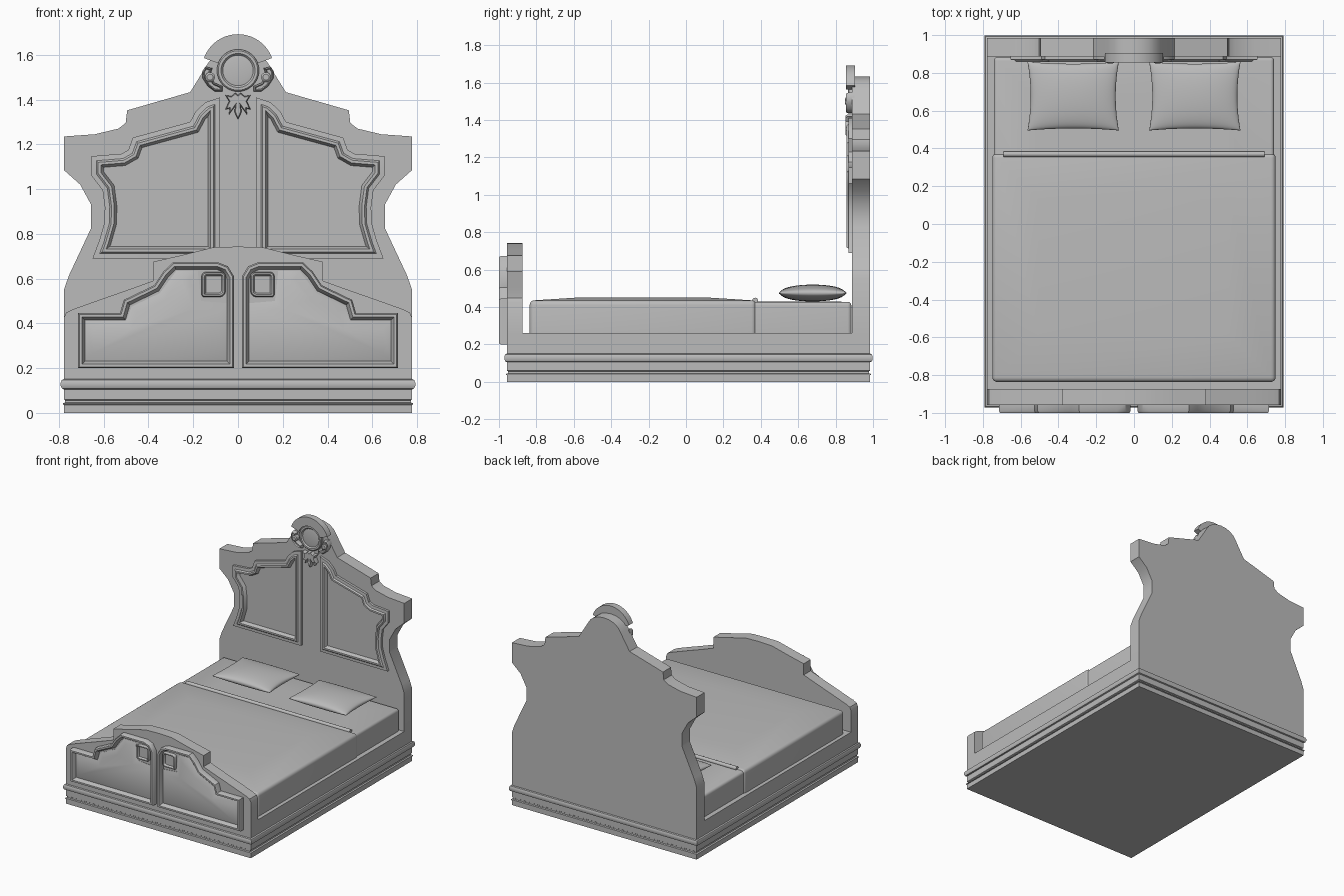
import bpy, bmesh, math
from mathutils import Matrix, Vector

cube = bpy.data.objects.get("Cube")
if cube:
    bpy.data.objects.remove(cube, do_unlink=True)

# One plain grey for the whole bed
grey = bpy.data.materials.new("plain_grey")
grey.use_nodes = True
grey.diffuse_color = (0.5, 0.5, 0.5, 1)
grey.node_tree.nodes["Principled BSDF"].inputs["Base Color"].default_value = (0.5, 0.5, 0.5, 1)


def finish(name, bm, angle=35):
    bmesh.ops.recalc_face_normals(bm, faces=bm.faces[:])
    mesh = bpy.data.meshes.new(name)
    bm.to_mesh(mesh)
    bm.free()
    mesh.materials.append(grey)
    ob = bpy.data.objects.new(name, mesh)
    bpy.context.collection.objects.link(ob)
    bpy.ops.object.select_all(action='DESELECT')
    ob.select_set(True)
    bpy.context.view_layer.objects.active = ob
    bpy.ops.object.shade_smooth_by_angle(angle=math.radians(angle))


def loft(bm, loops):
    """Skin closed loops of points and cap both ends; returns the first cap."""
    rings = [[bm.verts.new(p) for p in loop] for loop in loops]
    for a, b in zip(rings, rings[1:]):
        for i in range(len(a)):
            bm.faces.new((a[i - 1], a[i], b[i], b[i - 1]))
    bm.faces.new(rings[-1])
    cap = bm.faces.new(rings[0])
    bmesh.ops.recalc_face_normals(bm, faces=bm.faces[:])
    return cap


def board(name, outline, front, back, steps=(), side=1):
    """Thicken an x-z outline; steps are (inset, rise) cuts on the front face."""
    bm = bmesh.new()
    face = loft(bm, [[(x * side, y, z) for x, z in outline] for y in (front, back)])
    for inset, rise in steps:
        bmesh.ops.inset_region(bm, faces=[face], thickness=inset, depth=0, use_even_offset=True)
        for v in face.verts:
            v.co.y -= rise
    finish(name, bm)


def pair(name, *args):
    for label, side in (("left", 1), ("right", -1)):
        board(f"{label}_{name}", *args, side)


def mirrored(half):
    return half + [(-x, z) for x, z in reversed(half) if x > 0]


def arc(cx, cz, r, a, b, n):
    angles = [math.radians(a + (b - a) * i / n) for i in range(n + 1)]
    return [(cx + r * math.cos(t), cz + r * math.sin(t)) for t in angles]


# Base with moulded skirting: (outward offset, height)
skirting = [(0, 0), (0, .036), (.005, .038), (.005, .043), (-.006, .046), (-.006, .056),
            (0, .06), (0, .105), (.009, .109), (.014, .12), (.014, .136), (.009, .147),
            (0, .151), (0, .26)]
bm = bmesh.new()
loft(bm, [[(-.778 - o, -.957 - o, z), (.778 + o, -.957 - o, z),
           (.778 + o, .984 + o, z), (-.778 - o, .984 + o, z)] for o, z in skirting])
finish("base", bm)

# Headboard
head = [(.778, .26), (.778, .55), (.755, .615), (.656, .826), (.656, .93), (.705, 1.02),
        (.778, 1.085), (.778, 1.235), (.64, 1.245), (.535, 1.27), (.502, 1.295),
        (.495, 1.352), (.214, 1.433), (.18, 1.487), (.14, 1.553), (.115, 1.59),
        (.08, 1.615), (.04, 1.628), (0, 1.632)]
board("headboard", mirrored(head), .888, .984)

# Headboard panel mouldings
head_panel = [(.08, .69), (.65, .69), (.62, .77), (.597, .85), (.595, .92), (.605, .995),
              (.655, 1.06), (.655, 1.147), (.52, 1.158), (.49, 1.175), (.47, 1.23),
              (.214, 1.30), (.19, 1.345), (.147, 1.387), (.08, 1.41)]
pair("headboard_panel", head_panel, .87, .89,
     ((.022, .002), (.008, .01), (.012, 0), (.012, -.025)))

# Footboard
foot = [(.778, .26), (.778, .425), (.768, .448), (.74, .462), (.62, .505), (.505, .545),
        (.38, .59), (.38, .675), (.25, .705), (.11, .74), (0, .743)]
board("footboard", mirrored(foot), -.957, -.873)

# Footboard frames, raised fields and corner squares
foot_frame = [(.018, .2), (.715, .2), (.715, .446), (.527, .446), (.51, .505), (.375, .57),
              (.335, .63), (.29, .673), (.09, .673), (.045, .655), (.018, .61)]
pair("footboard_frame", foot_frame, -.99, -.95,
     ((.006, .01), (.012, 0), (.008, -.014), (.006, -.016)))
field = [(.05, .232), (.683, .232), (.683, .412), (.5, .412), (.475, .475), (.35, .535),
         (.275, .635), (.18, .635), (.165, .5), (.05, .49)]
pair("footboard_field", field, -.972, -.95, ((.036, .016),))
rounded = (arc(.083, .545, .028, 180, 270, 3) + arc(.15, .53, .013, 270, 360, 3)
           + arc(.143, .61, .02, 0, 90, 3) + arc(.075, .61, .02, 90, 180, 3))
pair("corner_square", rounded, -.982, -.95, ((.005, .012), (.007, 0), (.007, -.016)))

# Crest: fan, round medallion, scrolls and leaf
fan = arc(0, 1.53, .162, 20, 160, 20) + arc(0, 1.53, .094, 160, 20, 20)
board("crest_fan", fan, .856, .904)
board("medallion", arc(0, 1.53, .094, 0, 351, 39), .872, .89,
      ((.006, .006), (.012, 0), (.008, -.009), (.02, .003)))
scroll = [(.07, 1.435), (.105, 1.437), (.135, 1.46), (.158, 1.495), (.16, 1.525), (.147, 1.547),
          (.115, 1.54), (.125, 1.51), (.105, 1.475), (.07, 1.46)]
pair("crest_scroll", scroll, .87, .9, ((.006, .015), (.004, -.01)))
pair("scroll_eye", arc(.125, 1.5, .022, 0, 330, 11), .856, .89, ((.008, .006),))
leaf = [(0, 1.31), (.016, 1.345), (.013, 1.37), (.04, 1.333), (.038, 1.36), (.057, 1.355),
        (.04, 1.392), (.057, 1.42), (.03, 1.415), (.012, 1.43), (0, 1.42)]
board("crest_leaf", mirrored(leaf), .866, .89, ((.004, .012),))


# Bedding with rounded rims and a gently domed top
def cushion_box(name, x, y0, y1, z0, z1, dome, radius):
    bm = bmesh.new()
    bmesh.ops.create_cube(bm, size=1)
    for v in bm.verts:
        v.co = Vector((v.co.x * 2 * x, (y0 + y1) / 2 + v.co.y * (y1 - y0), z1 if v.co.z > 0 else z0))
    rim = [e for e in bm.edges if max(v.co.z for v in e.verts) > z0 + .01]
    bm.normal_update()
    bmesh.ops.bevel(bm, geom=rim, offset=radius, segments=4, profile=.5, affect='EDGES')
    lid = max(bm.faces, key=lambda f: f.calc_center_median().z)
    bm.normal_update()
    bmesh.ops.inset_region(bm, faces=[lid], thickness=.22, depth=0, use_even_offset=True)
    for v in lid.verts:
        v.co.z += dome
    finish(name, bm, 40)


cushion_box("mattress", .742, -.82, .884, .255, .428, .002, .02)
cushion_box("blanket", .75, -.836, .375, .255, .436, .014, .025)

# Folded hem across the blanket
bm = bmesh.new()
loft(bm, [[(x, y, z) for y, z in arc(.37, .435, .015, 0, 330, 11)] for x in (-.69, .69)])
finish("blanket_hem", bm)


# Pillows with pinched corners
def pillow(name, cx, n=24):
    bm = bmesh.new()
    for s in (1, -1):
        bmesh.ops.create_grid(bm, x_segments=n, y_segments=n, size=1,
                              matrix=Matrix.Translation((0, 0, s)))
    for v in bm.verts:
        s = 1 if v.co.z > 0 else -1
        u, w = math.sin(v.co.x * math.pi / 2), math.sin(v.co.y * math.pi / 2)
        puff = max(0, (1 - u * u) * (1 - w * w)) ** .42
        v.co = (cx + .242 * u * (1 - .07 * (1 - w * w)),
                .677 + .182 * w * (1 - .06 * (1 - u * u)),
                .475 + s * .045 * puff)
    bmesh.ops.remove_doubles(bm, verts=bm.verts[:], dist=.0001)
    finish(name, bm, 60)


pillow("left_pillow", .322)
pillow("right_pillow", -.322)
